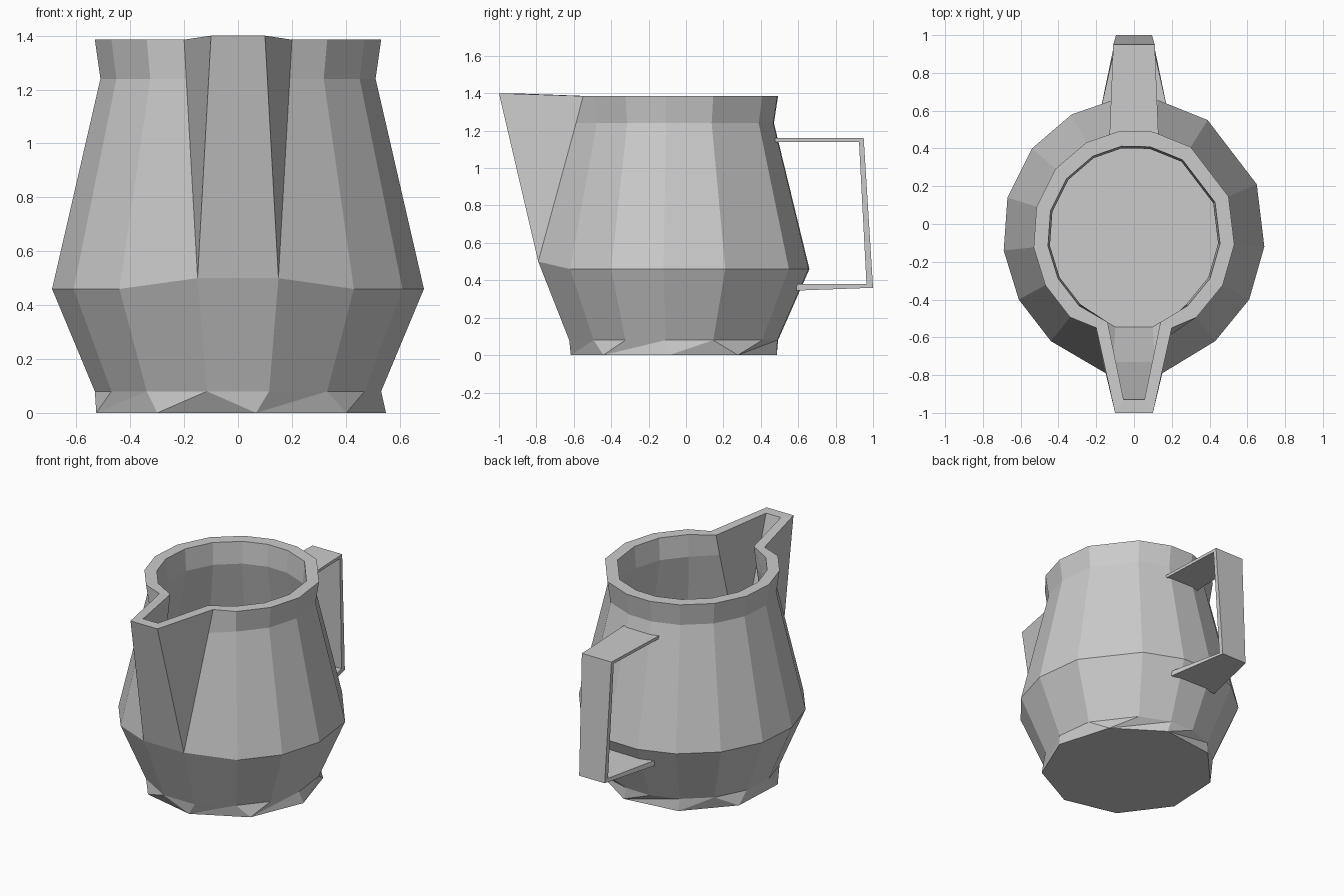
import bpy, bmesh, math

if "Cube" in bpy.data.objects:
    bpy.data.objects.remove(bpy.data.objects["Cube"])

CY = -0.07  # y of the body axis

# widest outline of the body, from the right spout edge round the back to the left
BELLY = [(0.15, -0.79), (0.43, -0.62), (0.61, -0.40), (0.69, -0.12), (0.65, 0.21),
         (0.39, 0.55), (0.13, 0.655), (-0.10, 0.66), (-0.33, 0.58), (-0.54, 0.40),
         (-0.67, 0.14), (-0.69, -0.14), (-0.61, -0.40), (-0.44, -0.62), (-0.15, -0.79)]


def finish(bm, name):
    bmesh.ops.recalc_face_normals(bm, faces=bm.faces)
    mesh = bpy.data.meshes.new(name)
    bm.to_mesh(mesh)
    bm.free()
    obj = bpy.data.objects.new(name, mesh)
    bpy.context.collection.objects.link(obj)
    return obj


def chain(bm, scale, z, ends=None):
    """Scaled belly outline; ends = (x, y, z) replaces the two spout points."""
    pts = [(x * scale, CY + (y - CY) * scale, z) for x, y in BELLY]
    if ends:
        x, y, ez = ends
        pts[0], pts[-1] = (x, y, ez), (-x, y, ez)
    return [bm.verts.new(p) for p in pts]


def skin(bm, a, b, closed=False):
    n = len(a)
    for i in range(n if closed else n - 1):
        j = (i + 1) % n
        bm.faces.new((a[i], a[j], b[j], b[i]))


def wall(bm, low, belly, neck, rim, tip):
    """One skin of the jug with its spout; returns bottom ring and rim loop."""
    bottom = chain(bm, *low)
    mid = chain(bm, *belly)
    nk = chain(bm, *neck)
    top = chain(bm, *rim)
    skin(bm, bottom, mid, closed=True)
    skin(bm, mid, nk)
    skin(bm, nk, top)
    x, y, z = tip
    left, right = bm.verts.new((-x, y, z)), bm.verts.new((x, y, z))
    bm.faces.new((mid[0], nk[0], top[0], right))      # spout cheeks
    bm.faces.new((mid[-1], nk[-1], top[-1], left))
    bm.faces.new((mid[0], right, left, mid[-1]))      # spout front
    return bottom, top + [left, right]


# jug body: outer skin, inner skin, rim, foot
bm = bmesh.new()
foot_top, rim_out = wall(bm, (0.77, 0.08), (1.0, 0.46, (0.15, -0.79, 0.5)),
                         (0.74, 1.24, (0.192, -0.588, 1.24)),
                         (0.77, 1.385, (0.20, -0.55, 1.385)), (0.10, -1.0, 1.4))
floor, rim_in = wall(bm, (0.66, 0.06), (0.9, 0.46, (0.11, -0.73, 0.5)),
                     (0.645, 1.24, (0.137, -0.553, 1.24)),
                     (0.66, 1.385, (0.14, -0.52, 1.385)), (0.055, -0.93, 1.4))
skin(bm, rim_out, rim_in, closed=True)
bm.faces.new(floor)

# nine-sided foot stitched to the body with triangles
foot = []
for i in range(9):
    a = math.radians(-83 + 40 * i)
    foot.append(bm.verts.new((0.55 * math.cos(a), -0.06 + 0.56 * math.sin(a), 0)))
bm.faces.new(foot)
i = j = 0
n, m = len(foot_top), len(foot)
while i < n or j < m:
    if j >= m or (i < n and (i + 0.5) / n <= (j + 0.5) / m):
        bm.faces.new((foot_top[i % n], foot_top[(i + 1) % n], foot[j % m]))
        i += 1
    else:
        bm.faces.new((foot[j % m], foot[(j + 1) % m], foot_top[i % n]))
        j += 1
finish(bm, "jug_body")

# handle: flat strap, (outer y, z), (inner y, z), half width
STRAP = [((0.46, 1.16), (0.46, 1.14), 0.13),
         ((0.95, 1.16), (0.925, 1.14), 0.11),
         ((1.00, 0.36), (0.965, 0.38), 0.095),
         ((0.59, 0.345), (0.59, 0.38), 0.18)]
bm = bmesh.new()
sections = [[bm.verts.new((sx * w, p[0], p[1])) for sx, p in
             ((-1, o), (1, o), (1, q), (-1, q))] for o, q, w in STRAP]
for a, b in zip(sections, sections[1:]):
    skin(bm, a, b, closed=True)
bm.faces.new(sections[0])
bm.faces.new(sections[-1])
finish(bm, "handle")
